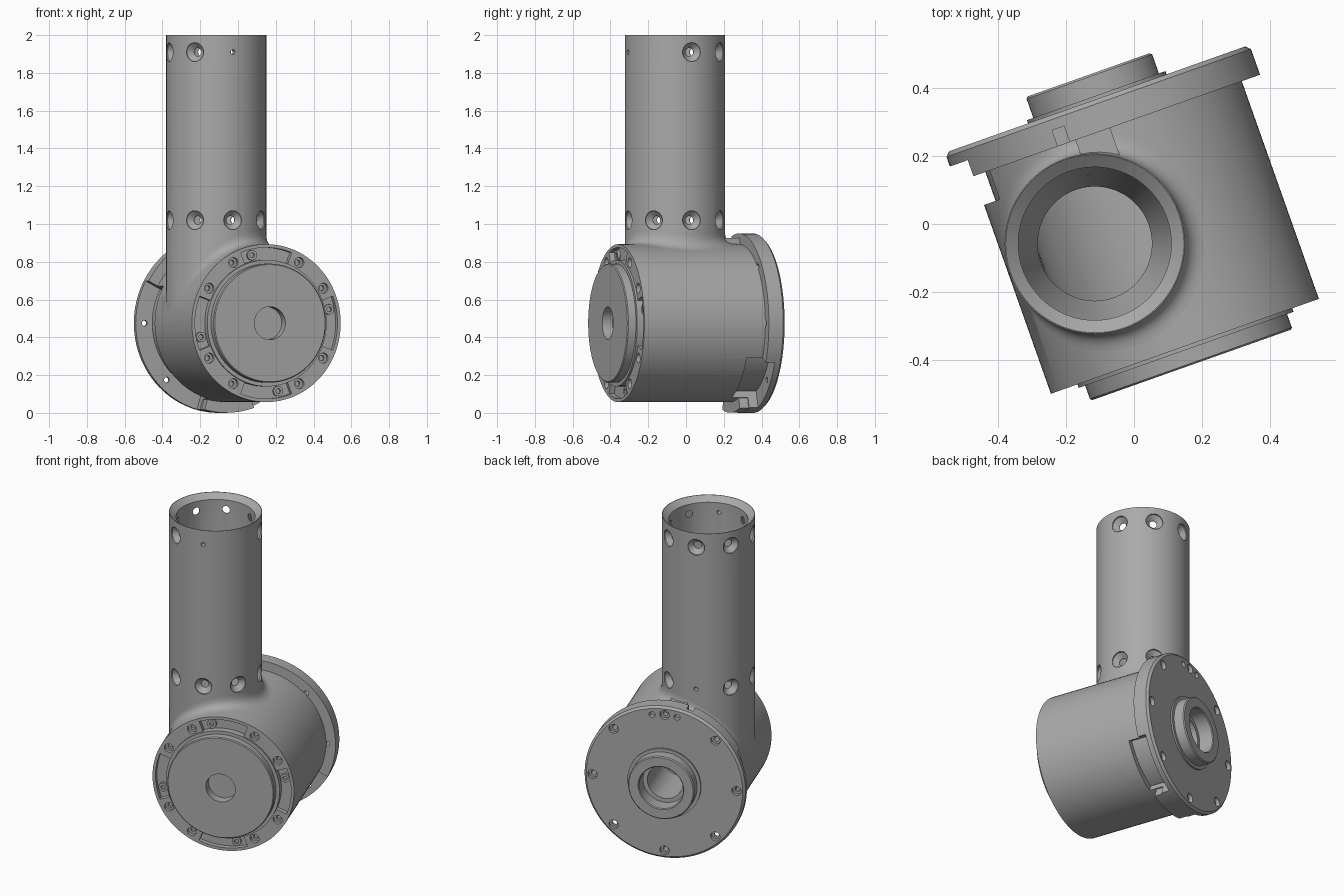
import bpy, bmesh
from math import radians, sin, cos, sqrt
from mathutils import Matrix, Vector

cube = bpy.data.objects.get("Cube")
if cube:
    bpy.data.objects.remove(cube, do_unlink=True)

grey = bpy.data.materials.new("machined_grey")
grey.use_nodes = True
COLOR = (0.4, 0.4, 0.4, 1)
grey.diffuse_color = COLOR
for node in grey.node_tree.nodes:
    if node.type == 'BSDF_PRINCIPLED':
        node.inputs["Base Color"].default_value = COLOR

# Frames: G is turned about z, B runs along the barrel axis, T up the tube
move = Matrix.Translation
def rot(deg, axis):
    return Matrix.Rotation(radians(deg), 4, axis)

BR, TR = 0.418, 0.265          # barrel and tube radii
BU, BZ = 0.021, 0.475          # barrel axis position
TU, TY = -0.128, -0.016        # tube axis position
G = rot(19.5, 'Z')
B = G @ move((BU, 0, BZ)) @ rot(-90, 'X')
T = G @ move((TU, TY, 0))


def lathe(bm, prof, mat, n=96, arc=None):
    """Revolve a closed (radius, height) profile; arc gives a capped sector."""
    a0, a1 = arc or (0, 360)
    rings = []
    for i in range(n + 1 if arc else n):
        t = radians(a0 + (a1 - a0) * i / n)
        rings.append([bm.verts.new(mat @ Vector((r * cos(t), r * sin(t), z))) for r, z in prof])
    m = len(prof)
    for i in range(n):
        p, q = rings[i], rings[(i + 1) % len(rings)]
        for j in range(m):
            k = (j + 1) % m
            if prof[j][0] > 0 or prof[k][0] > 0:
                bm.faces.new((p[j], p[k], q[k], q[j]))
    if arc:
        bm.faces.new(rings[0])
        bm.faces.new(rings[-1])
    bmesh.ops.remove_doubles(bm, verts=[v for ring in rings for v in ring], dist=1e-6)


def rod(bm, r, z0, z1, mat, n=96):
    lathe(bm, [(0, z0), (r, z0), (r, z1), (0, z1)], mat, n)


def sector(bm, r0, r1, z0, z1, start, end):
    """Arc block around the barrel axis, angles seen from the front."""
    lathe(bm, [(r0, z0), (r1, z0), (r1, z1), (r0, z1)], B, 32, (-end, -start))


def box(bm, lo, hi):
    lo, hi = Vector(lo), Vector(hi)
    size = Matrix.Diagonal((*(hi - lo), 1))
    bmesh.ops.create_cube(bm, size=1, matrix=G @ move((lo + hi) / 2) @ size)


def part(name, bm):
    bmesh.ops.recalc_face_normals(bm, faces=bm.faces[:])
    me = bpy.data.meshes.new(name)
    bm.to_mesh(me)
    bm.free()
    me.materials.append(grey)
    ob = bpy.data.objects.new(name, me)
    bpy.context.scene.collection.objects.link(ob)
    return ob


def combine(ob, steps):
    """Apply a list of (operation, bmesh) booleans and drop the helpers."""
    helpers = []
    for op, bm in steps:
        h = part("helper", bm)
        h.hide_render = True
        mod = ob.modifiers.new(op, 'BOOLEAN')
        mod.operation, mod.solver, mod.object = op, 'EXACT', h
        helpers.append(h)
    dg = bpy.context.evaluated_depsgraph_get()
    dg.update()
    me = bpy.data.meshes.new_from_object(ob.evaluated_get(dg))
    ob.modifiers.clear()
    ob.data = me
    for h in helpers:
        bpy.data.objects.remove(h, do_unlink=True)


def smooth(ob):
    bpy.ops.object.select_all(action='DESELECT')
    ob.select_set(True)
    bpy.context.view_layer.objects.active = ob
    bpy.ops.object.shade_smooth_by_angle(angle=radians(30))


def on_barrel(deg, r, z):
    t = radians(deg)
    return B @ move((r * cos(t), -r * sin(t), z))


WINDOWS = [(152, 254), (290, 334)]
FRONT, DISC, BACK = -0.389, 0.34, 0.383

# Housing: barrel joined with the upright tube
bm = bmesh.new()
rod(bm, BR, FRONT, 0.3, B)
housing = part("housing", bm)
tube = bmesh.new()
rod(tube, TR, BZ, 2, T)

hollow = bmesh.new()
rod(hollow, 0.36, -0.33, 0.35, B)

bore = bmesh.new()
lathe(bore, [(0, 0.5), (0.168, 0.5), (0.168, 0.86), (0.225, 0.96), (0.225, 1.97),
             (0.262, 2), (0.262, 2.1), (0, 2.1)], T)

# Countersunk holes round the tube, one plain small hole in each row
holes = bmesh.new()
for z, small in ((1.02, 4), (1.91, 0)):
    for k in range(8):
        mat = T @ rot(45 * k - 90, 'Z') @ move((0, 0, z)) @ rot(90, 'Y')
        if k == small:
            rod(holes, 0.013, 0.2, 0.3, mat, 16)
        else:
            lathe(holes, [(0, 0.2), (0.022, 0.2), (0.022, 0.228), (0.05, 0.255),
                          (0.05, 0.3), (0, 0.3)], mat, 24)

# Front ring pockets and stepped bolt holes
front_cuts = bmesh.new()
for k in range(4):
    sector(front_cuts, 0.325, 0.4, FRONT - 0.05, FRONT + 0.03, 90 * k - 21, 90 * k + 21)
for a in (30, 60, 120, 150, 210, 240, 300, 330):
    lathe(front_cuts, [(0, -0.45), (0.027, -0.45), (0.027, -0.365), (0.014, -0.365),
                       (0.014, -0.345), (0, -0.345)], on_barrel(a, 0.37, 0), 20)

side_cuts = bmesh.new()
for a0, a1 in WINDOWS:
    sector(side_cuts, 0.382, 0.6, 0.2, 0.5, a0, a1)

combine(housing, [('UNION', tube), ('DIFFERENCE', hollow), ('DIFFERENCE', bore),
                  ('DIFFERENCE', holes), ('DIFFERENCE', front_cuts), ('DIFFERENCE', side_cuts)])

# Blended collar where the tube meets the barrel
bm = bmesh.new()
N, S = 96, 8
def barrel_top(u):
    d = min(abs(u - BU), BR - 0.002)
    return BZ + sqrt(BR * BR - d * d)

rows = []
for i in range(N):
    t = 2 * 3.14159265 * i / N
    u = TU + TR * cos(t)
    f = 0.075 * max(0.03, (barrel_top(u) - BZ) / BR - 0.15)
    row = []
    for j in range(S + 1):
        s = j / S
        r = TR + f * (1 - s) ** 2
        foot = barrel_top(TU + (TR + f) * cos(t))
        z = foot * (1 - s) ** 2 + barrel_top(u) * 2 * s * (1 - s) + (barrel_top(u) + f) * s * s
        row.append(bm.verts.new(T @ Vector((r * cos(t), r * sin(t), z))))
    rows.append(row)
for i in range(N):
    p, q = rows[i], rows[(i + 1) % N]
    for j in range(S):
        bm.faces.new((p[j], q[j], q[j + 1], p[j + 1]))
collar = part("blend_collar", bm)

# Back flange with raised hub and stepped bore
bm = bmesh.new()
lathe(bm, [(0.105, 0.3), (0.36, 0.3), (0.36, 0.29), (0.475, 0.29), (0.475, 0.37), (0.462, BACK),
           (0.216, BACK), (0.216, 0.393), (0.196, 0.393), (0.196, 0.452), (0.19, 0.458),
           (0.135, 0.458), (0.13, 0.453), (0.13, 0.37), (0.105, 0.37)], B)
flange = part("back_flange", bm)

ring_cuts = bmesh.new()
for a0, a1 in WINDOWS:
    sector(ring_cuts, 0.382, 0.6, 0.2, DISC, a0, a1)
box(ring_cuts, (-0.135, 0.2, 0.89), (-0.098, DISC, 1.1))

bolts = bmesh.new()
for k in range(8):
    lathe(bolts, [(0, 0.2), (0.015, 0.2), (0.015, 0.36), (0.028, 0.36), (0.028, 0.5), (0, 0.5)],
          on_barrel(45 * k, 0.425, 0), 20)
for a in (80, 100):
    rod(bolts, 0.018, 0.35, 0.5, on_barrel(a, 0.425, 0), 16)
combine(flange, [('DIFFERENCE', ring_cuts), ('DIFFERENCE', bolts)])

# Core with the round front face and shaft bore
bm = bmesh.new()
lathe(bm, [(0.087, -0.447), (0.31, -0.447), (0.315, -0.442), (0.315, -0.4), (0.335, -0.4),
           (0.335, -0.34), (0.315, -0.34), (0.315, 0.31), (0.105, 0.31), (0.105, 0.05),
           (0.087, 0.05)], B)
core = part("front_core", bm)

# Screw heads in the front pockets
bm = bmesh.new()
for k in range(4):
    lathe(bm, [(0.013, -0.375), (0.027, -0.375), (0.027, -0.355), (0.013, -0.355)],
          on_barrel(90 * k + 11.5, 0.367, 0), 20)
screws = part("pocket_screws", bm)

# Top pad beside the notch and lug under the flange
bm = bmesh.new()
box(bm, (-0.08, 0.18, 0.84), (0.028, 0.32, 0.925))
pad = part("top_pad", bm)
bm = bmesh.new()
sector(bm, 0.385, 0.474, 0.24, 0.3, 255, 289)
lug = part("lower_lug", bm)

for ob in (housing, collar, flange, core, screws, pad, lug):
    smooth(ob)
